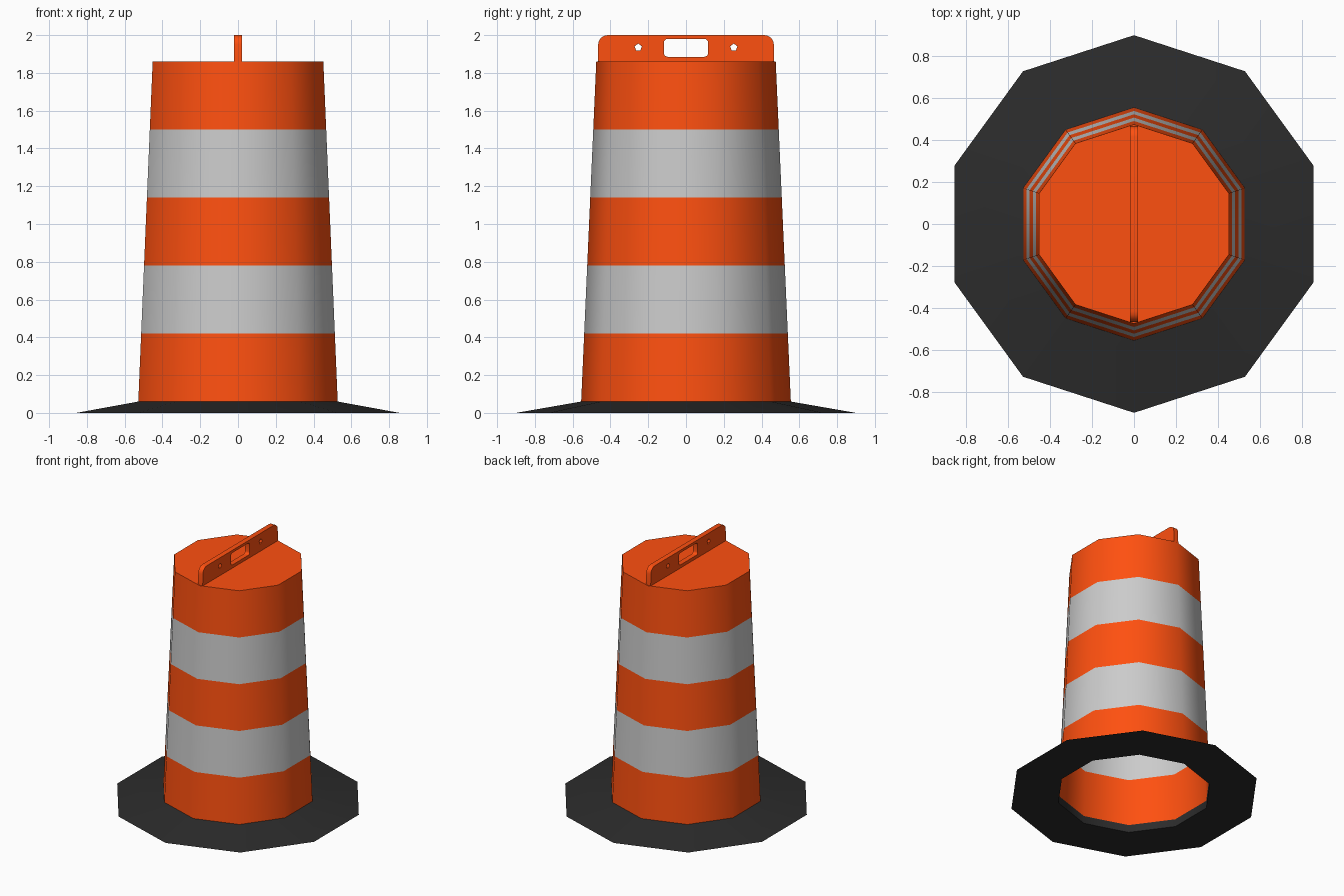
import bpy, bmesh
from math import sin, cos, pi, radians

if "Cube" in bpy.data.objects:
    bpy.data.objects.remove(bpy.data.objects["Cube"])

SIDES = 10


def material(name, rgb):
    m = bpy.data.materials.new(name)
    m.diffuse_color = (*rgb, 1)
    m.use_nodes = True
    m.node_tree.nodes["Principled BSDF"].inputs["Base Color"].default_value = m.diffuse_color
    return m


orange = material("orange_plastic", (1.0, 0.08, 0.005))
white = material("reflective_band", (0.6, 0.6, 0.6))
black = material("black_rubber", (0.025, 0.025, 0.025))


def smooth(ob):
    bpy.ops.object.select_all(action='DESELECT')
    bpy.context.view_layer.objects.active = ob
    ob.select_set(True)
    bpy.ops.object.shade_smooth_by_angle(angle=radians(40))


def lathe(name, profile, mats, closed=False, cap=False):
    """Revolve (radius, z) points; strips cycle through mats."""
    bm = bmesh.new()
    rings = [[bm.verts.new((r * cos(pi / 2 + 2 * pi * i / SIDES),
                            r * sin(pi / 2 + 2 * pi * i / SIDES), z))
              for i in range(SIDES)] for r, z in profile]
    pairs = list(zip(rings, rings[1:]))
    if closed:
        pairs.append((rings[-1], rings[0]))
    for k, (a, b) in enumerate(pairs):
        for i in range(SIDES):
            j = (i + 1) % SIDES
            f = bm.faces.new((a[i], a[j], b[j], b[i]))
            f.material_index = k % len(mats)
    if cap:
        bm.faces.new(rings[-1])
    if closed:
        bmesh.ops.recalc_face_normals(bm, faces=bm.faces)
    me = bpy.data.meshes.new(name)
    bm.to_mesh(me)
    bm.free()
    for m in mats:
        me.materials.append(m)
    ob = bpy.data.objects.new(name, me)
    bpy.context.collection.objects.link(ob)
    smooth(ob)
    return ob


# Hollow tapered drum with five equal bands, open at the bottom
lathe("drum", [(0.555 - 0.016 * k, 0.06 + 0.36 * k) for k in range(6)],
      [orange, white], cap=True)

# Sloped rubber ring base
lathe("base", [(0.9, 0.0), (0.555, 0.06), (0.555, 0.0)], [black], closed=True)


# Handle plate outline and its cut-outs, as one filled curve
def corner(cx, cy, r, start, steps=4):
    return [(cx + r * cos(start + pi / 2 * i / steps),
             cy + r * sin(start + pi / 2 * i / steps)) for i in range(steps + 1)]


def slot(hw, z0, z1, r):
    return (corner(hw - r, z1 - r, r, 0) + corner(r - hw, z1 - r, r, pi / 2)
            + corner(r - hw, z0 + r, r, pi) + corner(hw - r, z0 + r, r, 3 * pi / 2))


def bolt_hole(y):
    return [(y + 0.02 * cos(pi / 2 + 2 * pi * i / 5),
             1.935 + 0.02 * sin(pi / 2 + 2 * pi * i / 5)) for i in range(5)]


plate = ([(-0.467, 1.86), (0.467, 1.86)]
         + corner(0.415, 1.95, 0.05, 0) + corner(-0.415, 1.95, 0.05, pi / 2))
cu = bpy.data.curves.new("handle", 'CURVE')
cu.dimensions = '2D'
cu.fill_mode = 'BOTH'
cu.extrude = 0.02
for loop in [plate, slot(0.117, 1.885, 1.98, 0.02), bolt_hole(-0.253), bolt_hole(0.253)]:
    sp = cu.splines.new('POLY')
    sp.points.add(len(loop) - 1)
    for p, (x, y) in zip(sp.points, loop):
        p.co = (x, y, 0, 1)
    sp.use_cyclic_u = True
cu.materials.append(orange)
handle = bpy.data.objects.new("handle", cu)
bpy.context.collection.objects.link(handle)
handle.rotation_euler = (pi / 2, 0, pi / 2)
bpy.ops.object.select_all(action='DESELECT')
bpy.context.view_layer.objects.active = handle
handle.select_set(True)
bpy.ops.object.convert(target='MESH')
smooth(bpy.context.object)
